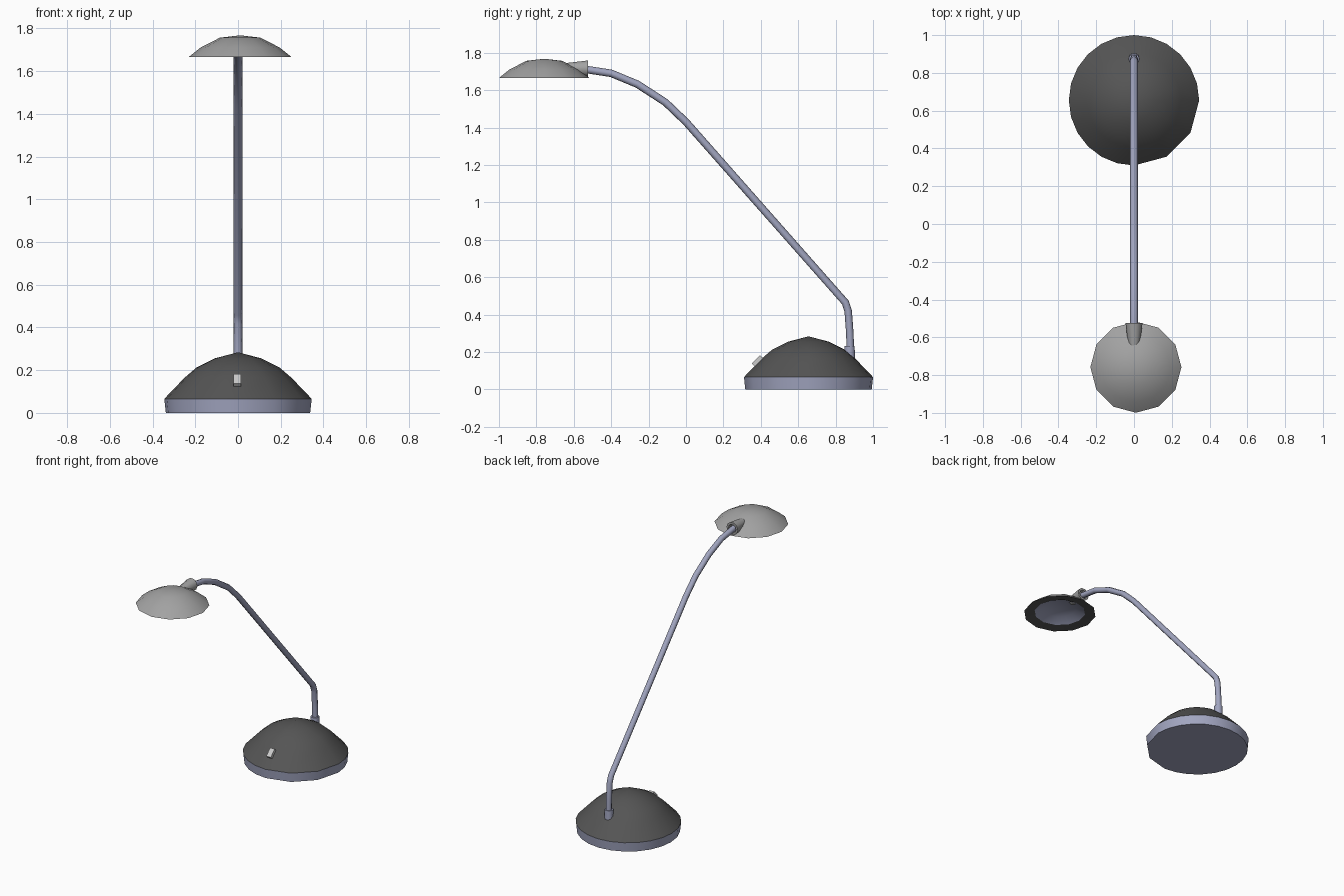
import bpy, bmesh, math
from mathutils import Vector, Matrix

if "Cube" in bpy.data.objects:
    bpy.data.objects.remove(bpy.data.objects["Cube"])


def material(name, rgb):
    m = bpy.data.materials.new(name)
    m.diffuse_color = (*rgb, 1)
    m.use_nodes = True
    m.node_tree.nodes["Principled BSDF"].inputs["Base Color"].default_value = m.diffuse_color
    return m


DARK = material("dark_plastic", (0.09, 0.09, 0.09))
LIGHT = material("light_grey", (0.36, 0.36, 0.36))
METAL = material("blue_metal", (0.36, 0.38, 0.53))
WHITE = material("switch_white", (0.6, 0.6, 0.58))


def finish(ob, mat, angle=40):
    ob.data.materials.append(mat)
    bpy.ops.object.select_all(action='DESELECT')
    ob.select_set(True)
    bpy.context.view_layer.objects.active = ob
    bpy.ops.object.shade_smooth_by_angle(angle=math.radians(angle))
    return ob


def lathe(name, profile, centre, angles, mat, matrix=None):
    """Revolve (radius, height) points; radius 0 closes to a single point."""
    bm = bmesh.new()
    rings = []
    for r, h in profile:
        steps = [0] if r == 0 else angles
        rings.append([bm.verts.new((r * math.cos(a), r * math.sin(a), h)) for a in steps])
    n = len(angles)
    for a, b in zip(rings, rings[1:]):
        for i in range(n):
            j = (i + 1) % n
            quad = [a[i % len(a)], a[j % len(a)], b[j % len(b)], b[i % len(b)]]
            bm.faces.new(list(dict.fromkeys(quad)))
    if matrix:
        bmesh.ops.transform(bm, matrix=matrix, verts=bm.verts)
    bmesh.ops.recalc_face_normals(bm, faces=bm.faces)
    me = bpy.data.meshes.new(name)
    bm.to_mesh(me)
    bm.free()
    ob = bpy.data.objects.new(name, me)
    ob.location = centre
    bpy.context.collection.objects.link(ob)
    return finish(ob, mat)


def even(n):
    return [2 * math.pi * i / n for i in range(n)]


# Base: the front right quarter has coarser facets than the rest
base_angles = [math.radians(a) for a in list(range(0, 271, 15)) + [300, 330]]
base_at = (0, 0.655, 0)
lathe("base_rim", [(0, 0), (0.338, 0), (0.345, 0.066), (0, 0.066)], base_at, base_angles, METAL)
lathe("base_dome", [(0.345, 0.066), (0.25, 0.165), (0.195, 0.212), (0.11, 0.255), (0, 0.284)],
      base_at, base_angles, DARK)

# Switch lying on the front slope
bpy.ops.mesh.primitive_cube_add(size=1, location=(-0.004, 0.385, 0.15),
                                rotation=(math.radians(45), 0, 0))
switch = bpy.context.object
switch.name = "switch"
switch.scale = (0.036, 0.062, 0.03)
finish(switch, WHITE, 30)

# Collar where the arm enters the base
lathe("arm_collar", [(0, 0.13), (0.031, 0.13), (0.028, 0.232), (0, 0.232)],
      (0, 0.875, 0), even(10), METAL)

# Bent tube arm
path = [(0.88, 0.16), (0.876, 0.3), (0.867, 0.42), (0.852, 0.465), (0.0, 1.43),
        (-0.11, 1.535), (-0.26, 1.632), (-0.4, 1.69), (-0.53, 1.71), (-0.6, 1.713)]
cu = bpy.data.curves.new("arm", 'CURVE')
cu.dimensions = '3D'
cu.bevel_depth = 0.02
cu.bevel_resolution = 2
cu.use_fill_caps = True
sp = cu.splines.new('POLY')
sp.points.add(len(path) - 1)
for p, (y, z) in zip(sp.points, path):
    p.co = (0, y, z, 1)
arm = bpy.data.objects.new("arm", cu)
bpy.context.collection.objects.link(arm)
bpy.ops.object.select_all(action='DESELECT')
arm.select_set(True)
bpy.context.view_layer.objects.active = arm
bpy.ops.object.convert(target='MESH')
arm = bpy.context.object
arm.name = "arm"
finish(arm, METAL, 50)

# Lamp head: shade, underside ring and recessed reflector
head_at = (0.01, -0.758, 0)
head = even(12)
lathe("shade", [(0.241, 1.666), (0.185, 1.711), (0.095, 1.757), (0, 1.768)], head_at, head, LIGHT)
lathe("shade_underside", [(0.241, 1.666), (0.17, 1.675)], head_at, head, DARK)
lathe("reflector", [(0.17, 1.675), (0.11, 1.705), (0, 1.715)], head_at, head, METAL)

# Neck socket joining shade and arm
turn = Matrix.Rotation(math.radians(-90), 4, 'X')
lathe("neck_socket", [(0, -0.12), (0.03, -0.12), (0.045, 0), (0.03, 0), (0.024, -0.02), (0, -0.02)],
      (0, -0.525, 1.716), even(10), LIGHT, turn)
